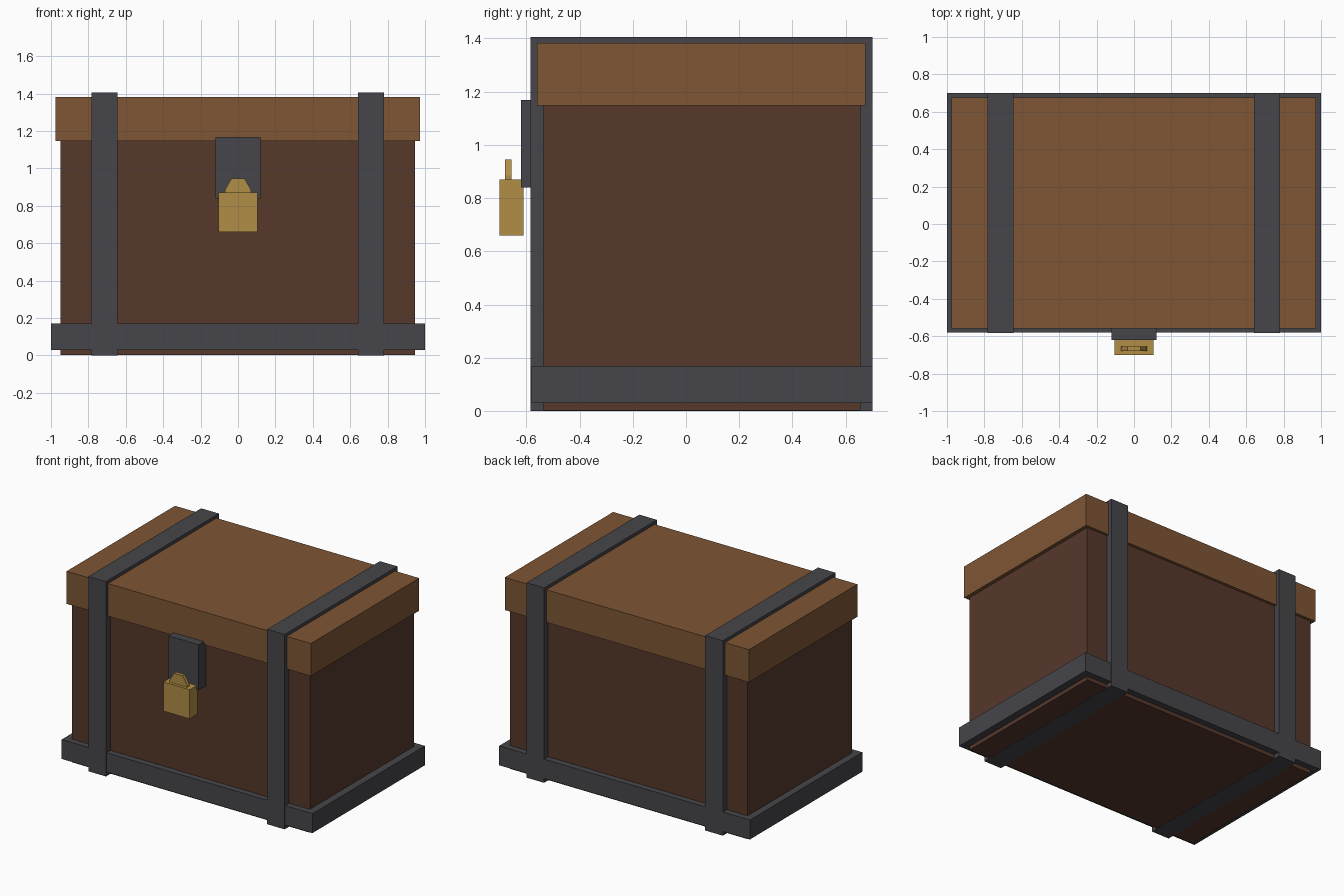
import bpy
import bmesh

default = bpy.data.objects.get("Cube")
if default:
    bpy.data.objects.remove(default, do_unlink=True)


def material(name, rgb):
    mat = bpy.data.materials.new(name)
    mat.use_nodes = True
    colour = (*rgb, 1.0)
    mat.diffuse_color = colour
    mat.node_tree.nodes["Principled BSDF"].inputs["Base Color"].default_value = colour
    return mat


dark_wood = material("dark wood", (0.092, 0.040, 0.024))
light_wood = material("light wood", (0.209, 0.093, 0.036))
iron = material("dark iron", (0.061, 0.061, 0.069))
brass = material("brass", (0.434, 0.266, 0.061))


def prism(name, outline, y, mat):
    """Extrude an x-z outline from y[0] to y[1]."""
    bm = bmesh.new()
    face = bm.faces.new([bm.verts.new((px, y[0], pz)) for px, pz in outline])
    moved = bmesh.ops.extrude_face_region(bm, geom=[face])["geom"]
    verts = [v for v in moved if isinstance(v, bmesh.types.BMVert)]
    bmesh.ops.translate(bm, verts=verts, vec=(0, y[1] - y[0], 0))
    bmesh.ops.recalc_face_normals(bm, faces=bm.faces)
    mesh = bpy.data.meshes.new(name)
    bm.to_mesh(mesh)
    bm.free()
    mesh.materials.append(mat)
    obj = bpy.data.objects.new(name, mesh)
    bpy.context.collection.objects.link(obj)
    return obj


def box(name, x, y, z, mat):
    outline = [(x[0], z[0]), (x[1], z[0]), (x[1], z[1]), (x[0], z[1])]
    return prism(name, outline, y, mat)


# Wooden chest and overhanging lid
box("chest_body", (-0.95, 0.947), (-0.535, 0.655), (0.002, 1.2), dark_wood)
box("lid", (-0.975, 0.973), (-0.56, 0.675), (1.147, 1.382), light_wood)

# Iron band around the base, a frame of four bars
front, back = -0.58, 0.70
band_z = (0.03, 0.17)
box("base_band_front", (-1, 1), (front, -0.53), band_z, iron)
box("base_band_back", (-1, 1), (0.65, back), band_z, iron)
for side, x in (("right", (-1, -0.945)), ("left", (0.942, 1))):
    box("base_band_" + side, x, (-0.53, 0.65), band_z, iron)

# Iron straps wrapped around the whole chest
for side, x in (("right", -0.714), ("left", 0.711)):
    box("strap_" + side, (x - 0.07, x + 0.07), (front - 0.004, back + 0.001),
        (0, 1.405), iron)

# Hasp plate hanging from the lid
box("hasp", (-0.12, 0.12), (-0.62, -0.53), (0.84, 1.168), iron)

# Padlock with its faceted shackle
box("padlock_body", (-0.105, 0.105), (-0.70, -0.61), (0.66, 0.87), brass)
half = [(0.07, 0.86), (0.07, 0.885), (0.035, 0.945)]
prism("padlock_shackle", half + [(-x, z) for x, z in reversed(half)],
      (-0.68, -0.655), brass)
